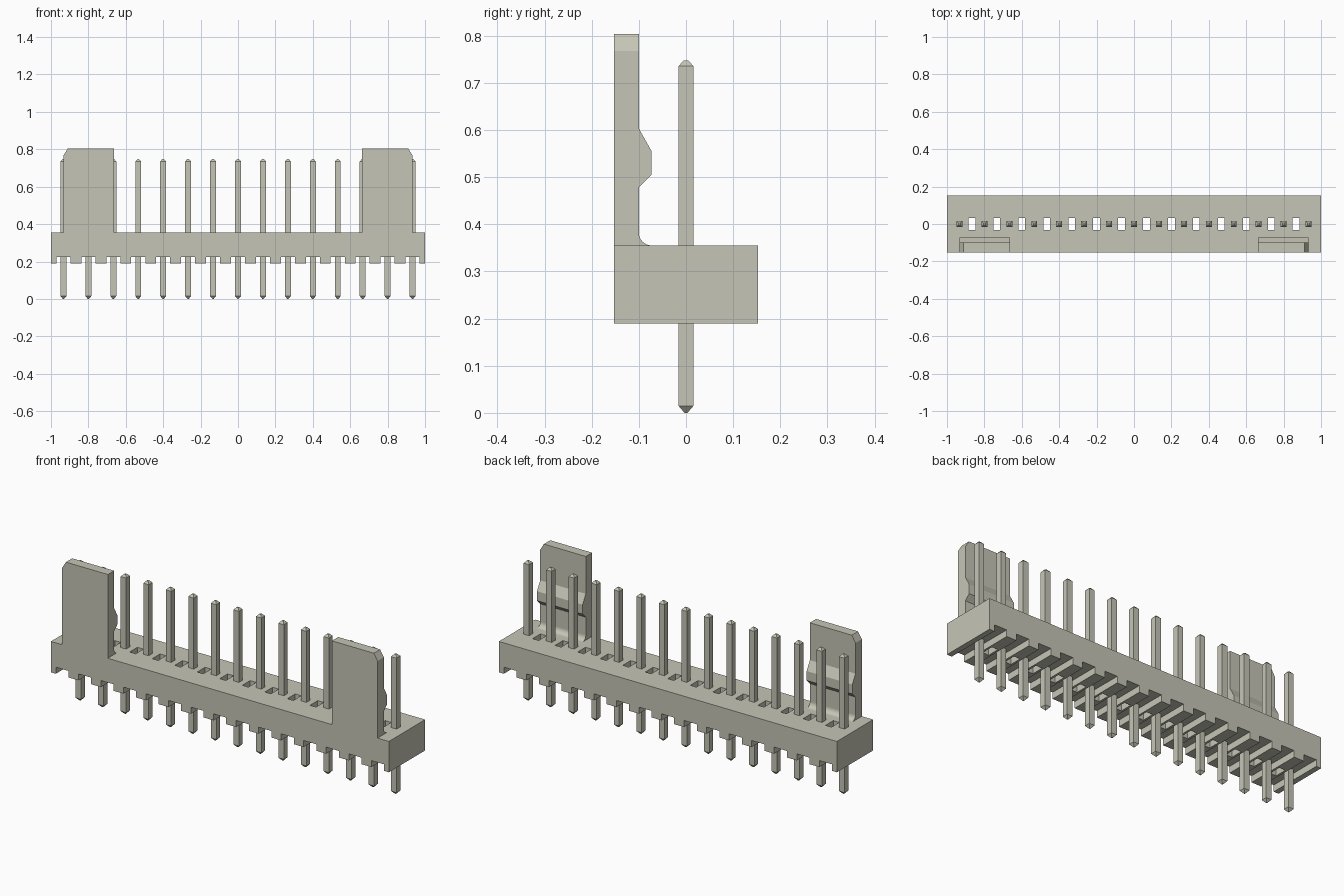
import bpy, bmesh, math

if "Cube" in bpy.data.objects:
    bpy.data.objects.remove(bpy.data.objects["Cube"])

COUNT, PITCH = 15, 2 / 15
HALF_Y = 0.153
Z_BOTTOM, Z_NOTCH, Z_TOP = 0.19, 0.225, 0.355
pin_x = [(i - (COUNT - 1) / 2) * PITCH for i in range(COUNT)]
slot_x = [x + PITCH / 2 for x in pin_x[:-1]]

mat = bpy.data.materials.new("warm_grey_plastic")
mat.use_nodes = True
colour = (0.56, 0.56, 0.47, 1)
mat.diffuse_color = colour
mat.node_tree.nodes["Principled BSDF"].inputs["Base Color"].default_value = colour


def finish(bm, name):
    bmesh.ops.recalc_face_normals(bm, faces=bm.faces)
    mesh = bpy.data.meshes.new(name)
    bm.to_mesh(mesh)
    bm.free()
    mesh.materials.append(mat)
    obj = bpy.data.objects.new(name, mesh)
    bpy.context.collection.objects.link(obj)
    return obj


def extrude_profile(bm, points, offset):
    """Fill a closed outline and sweep it by an offset."""
    face = bm.faces.new([bm.verts.new(p) for p in points])
    res = bmesh.ops.extrude_face_region(bm, geom=[face])
    moved = [v for v in res["geom"] if isinstance(v, bmesh.types.BMVert)]
    bmesh.ops.translate(bm, verts=moved, vec=offset)


def boolean(obj, cutter, operation):
    mod = obj.modifiers.new(operation.lower(), 'BOOLEAN')
    mod.object, mod.operation, mod.solver = cutter, operation, 'EXACT'
    bpy.context.view_layer.objects.active = obj
    bpy.ops.object.modifier_apply(modifier=mod.name)
    bpy.data.objects.remove(cutter)


# Housing: long block with a notch under every pin
outline = [(1, Z_TOP), (-1, Z_TOP), (-1, Z_BOTTOM)]
for x in pin_x:
    l, r = x - 0.0375, x + 0.0375
    outline += [(l, Z_BOTTOM), (l, Z_NOTCH), (r, Z_NOTCH), (r, Z_BOTTOM)]
outline.append((1, Z_BOTTOM))
bm = bmesh.new()
extrude_profile(bm, [(x, -HALF_Y, z) for x, z in outline], (0, 2 * HALF_Y, 0))
housing = finish(bm, "housing")

# Slots running through the housing between the pins
bm = bmesh.new()
for x in slot_x:
    w, d = 0.018, 0.033
    extrude_profile(bm, [(x - w, -d, 0.1), (x + w, -d, 0.1), (x + w, d, 0.1), (x - w, d, 0.1)],
                    (0, 0, 0.4))
cutter = finish(bm, "slot_cutter")
cutter.hide_render = True
boolean(housing, cutter, 'DIFFERENCE')

# Latch arms: hooked profile with a rounded foot and one clipped outer corner
Y_IN, Z_ARM, R = -0.1, 0.803, 0.027
X_IN, X_OUT = 0.663, 0.933
profile = [(-HALF_Y, Z_TOP), (-HALF_Y, Z_ARM), (Y_IN, Z_ARM), (Y_IN, 0.603),
           (-0.073, 0.555), (-0.073, 0.505), (Y_IN, 0.478)]
for i in range(9):
    a = math.pi + i * math.pi / 16
    profile.append((Y_IN + R + R * math.cos(a), Z_TOP + R + R * math.sin(a)))
for side, name in ((1, "left_latch"), (-1, "right_latch")):
    bm = bmesh.new()
    extrude_profile(bm, [(side * X_IN, y, z) for y, z in profile],
                    (side * (X_OUT - X_IN), 0, 0))
    # Clip the outer top corner with a sloping plane
    res = bmesh.ops.bisect_plane(bm, geom=bm.verts[:] + bm.edges[:] + bm.faces[:],
                                 plane_co=(side * X_OUT, 0, 0.767),
                                 plane_no=(side * 0.036, 0, 0.022), clear_outer=True)
    cut = [e for e in res["geom_cut"] if isinstance(e, bmesh.types.BMEdge)]
    bmesh.ops.holes_fill(bm, edges=cut)
    latch = finish(bm, name)
    # Smooth only the rounded foot
    for f in latch.data.polygons:
        f.use_smooth = f.center.z < Z_TOP + R and abs(f.normal.x) < 0.5 and f.normal.y > 0.1
    latch.select_set(True)

# Square pins with tapered tips
rings = [(0, 0.003), (0.015, 0.016), (0.735, 0.016), (0.747, 0.005)]
for i, x in enumerate(pin_x):
    bm = bmesh.new()
    loops = [[bm.verts.new((x + sx * h, sy * h, z))
              for sx, sy in ((-1, -1), (1, -1), (1, 1), (-1, 1))] for z, h in rings]
    for lo, hi in zip(loops, loops[1:]):
        for k in range(4):
            bm.faces.new((lo[k], lo[(k + 1) % 4], hi[(k + 1) % 4], hi[k]))
    bm.faces.new(loops[0])
    bm.faces.new(loops[-1])
    finish(bm, f"pin_{i + 1:02d}")
